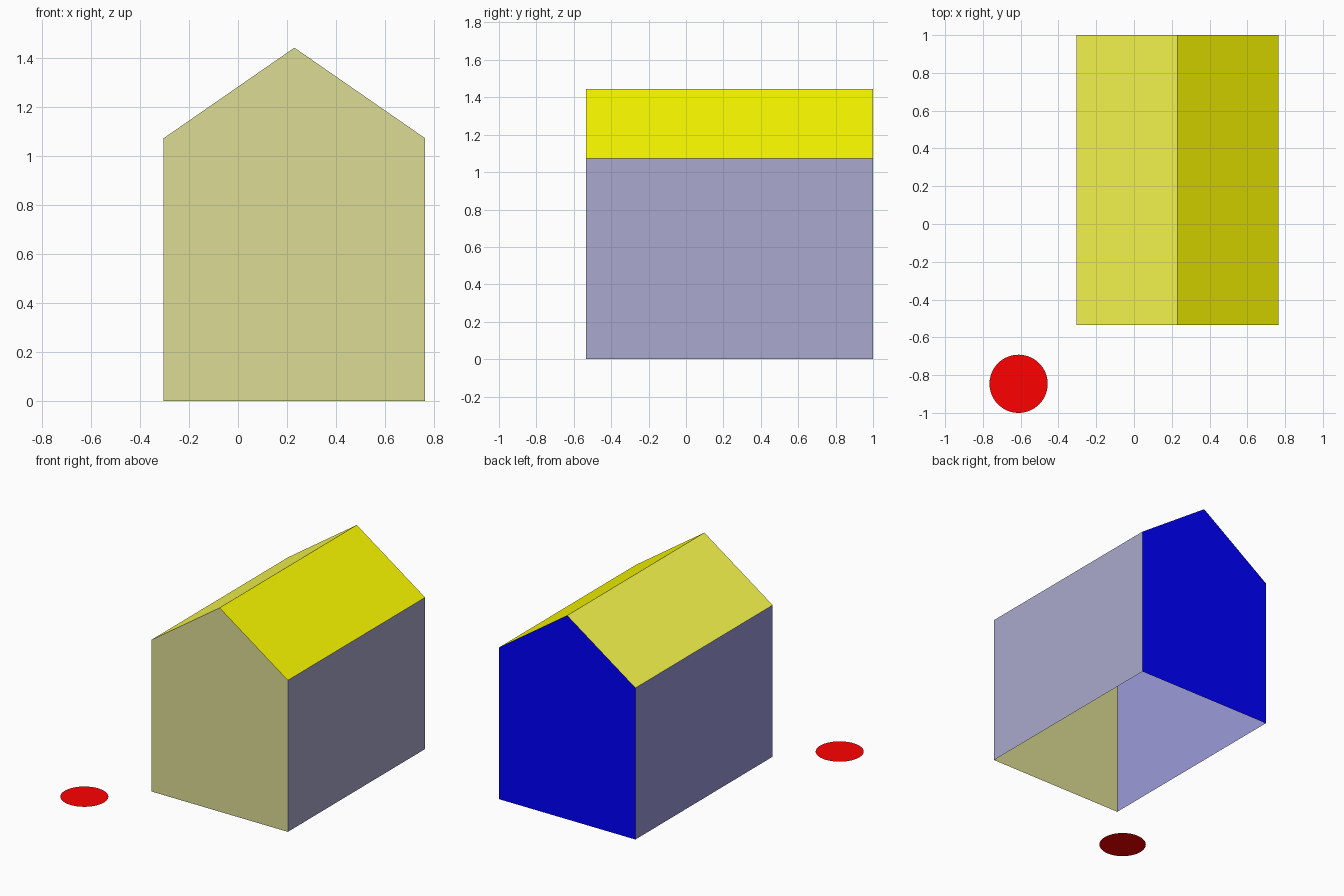
import bpy
import bmesh

if "Cube" in bpy.data.objects:
    bpy.data.objects.remove(bpy.data.objects["Cube"])

# Main dimensions
X0, X1 = -0.304, 0.765      # left and right walls
Y0, Y1 = -0.535, 1.0        # front and back walls
EAVE, RIDGE = 1.073, 1.443
XM = (X0 + X1) / 2


def colour(obj, rgb):
    mat = bpy.data.materials.new(obj.name + "_colour")
    mat.diffuse_color = (*rgb, 1.0)
    mat.use_nodes = True
    mat.node_tree.nodes["Principled BSDF"].inputs["Base Color"].default_value = mat.diffuse_color
    obj.data.materials.append(mat)


def panel(name, points, rgb):
    """One flat polygon, wound so that its normal points outward."""
    mesh = bpy.data.meshes.new(name)
    bm = bmesh.new()
    bm.faces.new([bm.verts.new(p) for p in points])
    bm.to_mesh(mesh)
    bm.free()
    obj = bpy.data.objects.new(name, mesh)
    bpy.context.collection.objects.link(obj)
    colour(obj, rgb)


def sheet(name, a, b, rgb):
    """Rectangle swept front to back from the profile segment a-b (x, z)."""
    panel(name, [(a[0], Y0, a[1]), (a[0], Y1, a[1]),
                 (b[0], Y1, b[1]), (b[0], Y0, b[1])], rgb)


# Gable profile, counter-clockwise seen from the front
gable = [(X0, 0), (X1, 0), (X1, EAVE), (XM, RIDGE), (X0, EAVE)]

# Gable walls
panel("front_wall", [(x, Y0, z) for x, z in gable], (0.72, 0.72, 0.30))
panel("back_wall", [(x, Y1, z) for x, z in reversed(gable)], (0.0, 0.0, 1.0))

# Side walls and roof slopes; the underside stays open
sheet("right_wall", gable[1], gable[2], (0.40, 0.40, 0.62))
sheet("right_roof", gable[2], gable[3], (1.0, 1.0, 0.0))
sheet("left_roof", gable[3], gable[4], (1.0, 1.0, 0.08))
sheet("left_wall", gable[4], gable[0], (0.33, 0.33, 0.70))

# Flat disc on the ground in front of the house
bpy.ops.mesh.primitive_circle_add(vertices=64, radius=0.154, fill_type='NGON',
                                  location=(-0.611, -0.846, 0))
disc = bpy.context.object
disc.name = "ground_disc"
colour(disc, (1.0, 0.0, 0.0))
